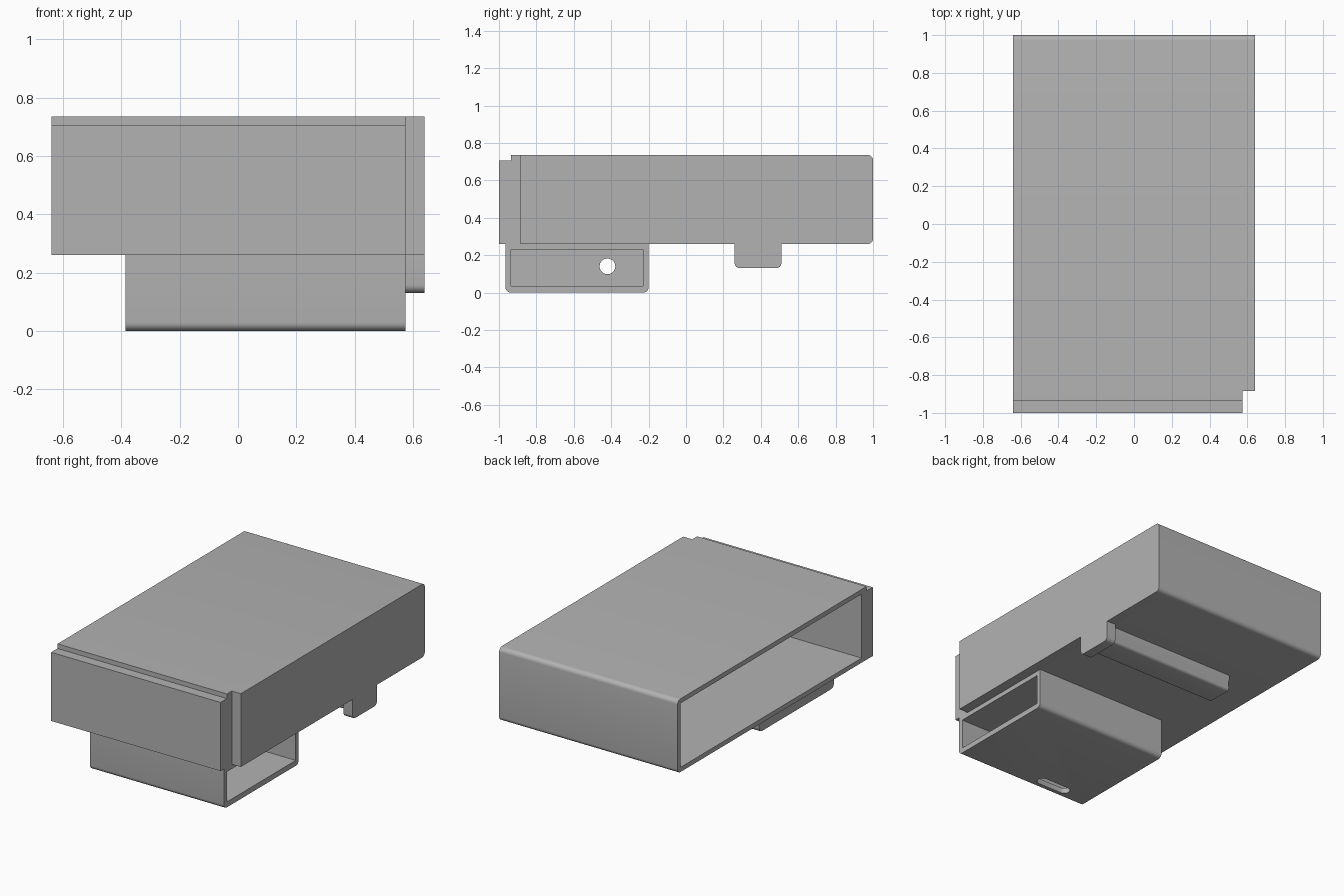
import bpy
from math import pi, sin, cos, tan
from mathutils import Vector

old = bpy.data.objects.get("Cube")
if old:
    bpy.data.objects.remove(old, do_unlink=True)

WALL = 0.03
ROUND = 0.028

grey = bpy.data.materials.new("plain_grey")
grey.use_nodes = True
grey.diffuse_color = (0.45, 0.45, 0.45, 1)
grey.node_tree.nodes["Principled BSDF"].inputs["Base Color"].default_value = grey.diffuse_color


def rounded(points, steps=6):
    """Replace each (a, b, radius) corner by a tangent arc."""
    out = []
    n = len(points)
    for i, (a, b, r) in enumerate(points):
        p = Vector((a, b))
        if r == 0:
            out.append(p)
            continue
        to_prev = (Vector(points[i - 1][:2]) - p).normalized()
        to_next = (Vector(points[(i + 1) % n][:2]) - p).normalized()
        half = to_prev.angle(to_next) / 2
        start = p + to_prev * (r / tan(half))
        end = p + to_next * (r / tan(half))
        centre = p + (to_prev + to_next).normalized() * (r / sin(half))
        u, v = start - centre, end - centre
        sweep = u.angle(v)
        for k in range(steps + 1):
            t = sweep * k / steps
            out.append(centre + (u * sin(sweep - t) + v * sin(t)) / sin(sweep))
    return out


def rect(a0, a1, b0, b1, low=0, high=0):
    return rounded([(a0, b0, low), (a1, b0, low), (a1, b1, high), (a0, b1, high)])


def prism(name, outline, lo, hi, axis="x"):
    """Extrude an outline: (y, z) along x, or (x, y) along z."""
    n = len(outline)
    place = (lambda p, h: (h, p.x, p.y)) if axis == "x" else (lambda p, h: (p.x, p.y, h))
    verts = [place(p, h) for h in (lo, hi) for p in outline]
    faces = [list(range(n))[::-1], list(range(n, 2 * n))]
    faces += [(i, (i + 1) % n, n + (i + 1) % n, n + i) for i in range(n)]
    mesh = bpy.data.meshes.new(name)
    mesh.from_pydata(verts, [], faces)
    mesh.materials.append(grey)
    obj = bpy.data.objects.new(name, mesh)
    bpy.context.collection.objects.link(obj)
    return obj


def select_only(obj):
    bpy.ops.object.select_all(action="DESELECT")
    obj.select_set(True)
    bpy.context.view_layer.objects.active = obj


def cut(obj, cutter):
    mod = obj.modifiers.new("cut", "BOOLEAN")
    mod.operation = "DIFFERENCE"
    mod.solver = "EXACT"
    mod.object = cutter
    select_only(obj)
    bpy.ops.object.modifier_apply(modifier=mod.name)
    bpy.data.objects.remove(cutter, do_unlink=True)


# Main sleeve: stepped front lip, rounded back, open at the right end
body = prism("main_sleeve", rounded([
    (-1, 0.26, 0), (1, 0.26, ROUND), (1, 0.735, ROUND),
    (-0.935, 0.735, 0), (-0.935, 0.705, 0), (-1, 0.705, 0)]), -0.64, 0.575)
cut(body, prism("sleeve_cutter", rect(-0.885, 1 - WALL, 0.26 + WALL, 0.735 - WALL), -0.7, 0.6))

# End plate with its hanging tab
plate = prism("end_plate", rounded([
    (-0.885, 0.26, 0), (0.26, 0.26, 0), (0.26, 0.13, ROUND), (0.51, 0.13, ROUND),
    (0.51, 0.26, 0), (1, 0.26, ROUND), (1, 0.735, ROUND), (-0.885, 0.735, 0)]), 0.575, 0.64)

# Rail under the sleeve, grooved along its back
rail = prism("bottom_rail", rounded([
    (0.29, 0.27, 0), (0.29, 0.16, 0.02), (0.48, 0.16, 0.02),
    (0.465, 0.205, 0.02), (0.48, 0.25, 0), (0.48, 0.27, 0)]), -0.355, 0.575)

# Lower box: open at the left end, round hole in the closed end, slot in the floor
box = prism("lower_box", rect(-0.965, -0.2, 0, 0.26, low=ROUND), -0.385, 0.575)
cut(box, prism("box_cutter", rect(-0.935, -0.23, 0.035, 0.23), -0.385 + WALL, 0.6))
circle = [Vector((-0.42 + 0.042 * cos(k * pi / 16), 0.14 + 0.042 * sin(k * pi / 16)))
          for k in range(32)]
cut(box, prism("hole_cutter", circle, -0.45, -0.3))
cut(box, prism("slot_cutter", rect(-0.225, 0.015, -0.92, -0.85, 0.034, 0.034), -0.05, 0.1, "z"))

for part in (body, plate, rail, box):
    select_only(part)
    bpy.ops.object.shade_smooth_by_angle(angle=pi / 6)
